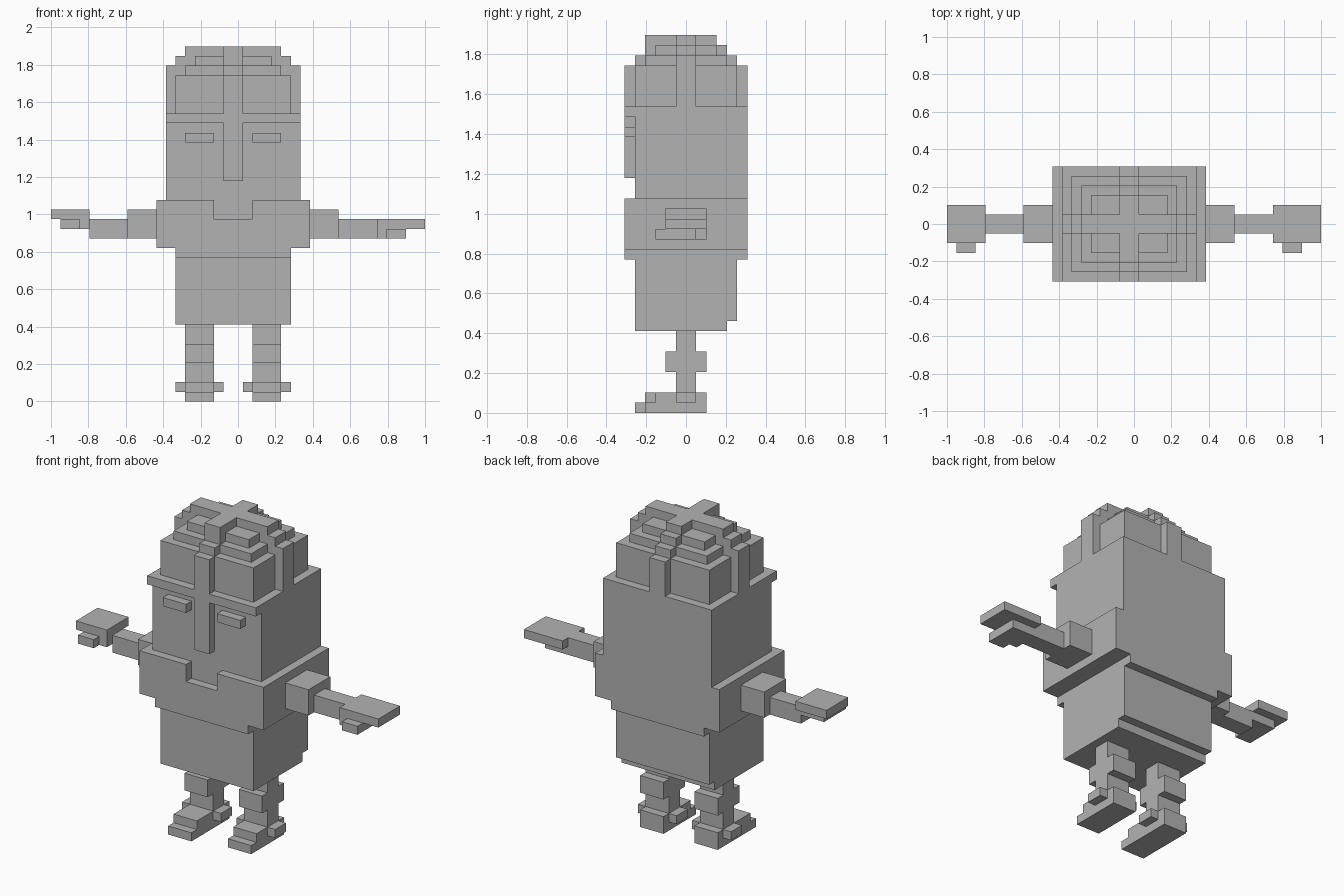
import bpy
import bmesh
from mathutils import Matrix, Vector

cube = bpy.data.objects.get("Cube")
if cube:
    bpy.data.objects.remove(cube, do_unlink=True)

U = 2 / 39                          # edge of one block
ORIGIN = Vector((-1, -6 * U, 0))    # corner of the block grid
MID = 19                            # column of the body's mirror plane

grey = bpy.data.materials.new("plain_grey")
grey.use_nodes = True
COLOUR = (0.45, 0.45, 0.45, 1)
grey.diffuse_color = COLOUR
grey.node_tree.nodes["Principled BSDF"].inputs["Base Color"].default_value = COLOUR


def part(name, *boxes):
    """One object from boxes given as block ranges (x0, x1, y0, y1, z0, z1)."""
    bm = bmesh.new()
    for x0, x1, y0, y1, z0, z1 in boxes:
        centre = ORIGIN + Vector((x0 + x1, y0 + y1, z0 + z1)) * U / 2
        size = Vector((x1 - x0, y1 - y0, z1 - z0)) * U
        bmesh.ops.create_cube(
            bm, size=1, matrix=Matrix.Translation(centre) @ Matrix.Diagonal(size.to_4d()))
    mesh = bpy.data.meshes.new(name)
    bm.to_mesh(mesh)
    bm.free()
    mesh.materials.append(grey)
    obj = bpy.data.objects.new(name, mesh)
    bpy.context.collection.objects.link(obj)


def flip(box):
    """Mirror a box across the body's middle."""
    return (2 * MID - box[1], 2 * MID - box[0], *box[2:])


def pair(name, *boxes):
    """Right part as given, left part mirrored."""
    part("right_" + name, *boxes)
    part("left_" + name, *[flip(b) for b in boxes])


# Body
part("torso", (13, 25, 1, 11, 9, 15), (13, 25, 1, 10, 8, 9))
part("waist_band", (13, 25, 0, 12, 15, 16))
part("chest", (11, 27, 1, 12, 16, 21), (11, 27, 0, 1, 16, 19),
     (11, 17, 0, 1, 19, 21), (21, 27, 0, 1, 19, 21))

# Head and face
part("head", (12, 26, 1, 12, 21, 30))
part("brow", (12, 26, 0, 1, 29, 30))
part("nose", (18, 20, 0, 1, 23, 29))
pair("eye", (14, 17, 0, 1, 27, 28))

# Stepped skull with raised bands crossing over it
part("skull", (13, 25, 1, 11, 30, 34), (14, 24, 2, 10, 34, 35), (15, 23, 3, 9, 35, 36))
part("side_to_side_band", (12, 26, 5, 7, 30, 35), (13, 25, 5, 7, 35, 36), (14, 24, 5, 7, 36, 37))
part("front_to_back_band", (18, 20, 0, 12, 30, 34), (18, 20, 1, 11, 34, 35),
     (18, 20, 2, 10, 35, 36), (18, 20, 2, 9, 36, 37))

# Arms
pair("upper_arm", (8, 11, 4, 8, 17, 20))
pair("forearm", (4, 8, 5, 7, 17, 19))
part("right_hand", (0, 4, 4, 8, 19, 20), (1, 4, 4, 7, 18, 19), (1, 3, 3, 4, 18, 19))
part("left_hand", (34, 39, 4, 8, 18, 19), (34, 37, 4, 7, 17, 18), (35, 37, 3, 4, 17, 18))

# Legs with knees and ankle pegs
pair("leg", (14, 17, 5, 7, 2, 4), (14, 17, 4, 8, 4, 6), (14, 17, 5, 7, 6, 8))
pair("ankle_peg", (13, 14, 5, 7, 1, 2), (17, 18, 5, 7, 1, 2))

# Feet, the right one a block longer
part("right_foot", (14, 17, 1, 8, 0, 1), (14, 17, 2, 8, 1, 2))
part("left_foot", (21, 24, 2, 8, 0, 1), (21, 24, 3, 8, 1, 2))
